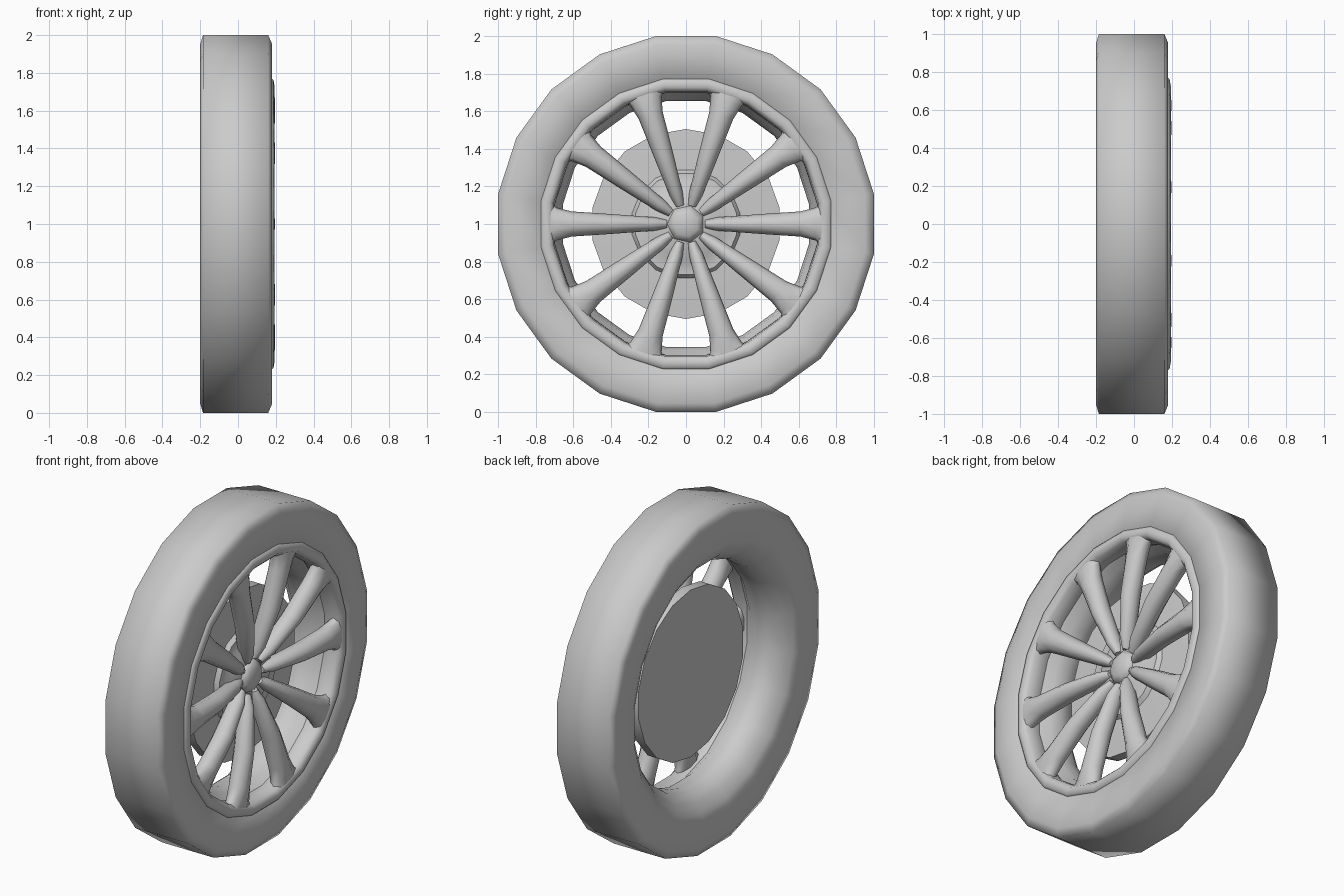
import bpy, bmesh, math
from math import sin, cos, pi

if "Cube" in bpy.data.objects:
    bpy.data.objects.remove(bpy.data.objects["Cube"])

GREY = (0.6, 0.6, 0.6, 1)
grey = bpy.data.materials.new("plain grey")
grey.use_nodes = True
grey.diffuse_color = GREY
grey.node_tree.nodes["Principled BSDF"].inputs["Base Color"].default_value = GREY


def finish(bm, name, angle):
    """Turn a bmesh into a smooth-shaded grey object."""
    bmesh.ops.recalc_face_normals(bm, faces=bm.faces)
    mesh = bpy.data.meshes.new(name)
    bm.to_mesh(mesh)
    bm.free()
    mesh.materials.append(grey)
    ob = bpy.data.objects.new(name, mesh)
    bpy.context.collection.objects.link(ob)
    bpy.ops.object.select_all(action='DESELECT')
    ob.select_set(True)
    bpy.context.view_layer.objects.active = ob
    bpy.ops.object.shade_smooth_by_angle(angle=math.radians(angle))


def bridge(bm, a, b):
    n = len(a)
    for i in range(n):
        bm.faces.new((a[i], a[(i + 1) % n], b[(i + 1) % n], b[i]))


def lathe(name, profile, sides, closed=True, angle=55):
    """Spin (x, radius) points about the wheel axis; open profiles are capped."""
    bm = bmesh.new()
    rings = []
    for x, r in profile:
        turn = [2 * pi * (i + 0.5) / sides for i in range(sides)]
        rings.append([bm.verts.new((x, r * cos(t), 1 + r * sin(t))) for t in turn])
    for a, b in zip(rings, rings[1:]):
        bridge(bm, a, b)
    if closed:
        bridge(bm, rings[-1], rings[0])
    else:
        bm.faces.new(rings[0])
        bm.faces.new(rings[-1])
    finish(bm, name, angle)


# Tyre with its dished inner barrel
lathe("tyre", [(-0.185, 1.0125), (0.16, 1.0125), (0.18, 0.965), (0.178, 0.77),
               (0.12, 0.74), (0.04, 0.675), (-0.03, 0.663), (-0.09, 0.668),
               (-0.15, 0.715), (-0.185, 0.765), (-0.2, 0.8), (-0.2, 0.965)], 20, angle=75)

# Rounded front rim ring that carries the spokes
lathe("rim", [(0.17, 0.79), (0.188, 0.77), (0.194, 0.735), (0.17, 0.712),
              (0.1, 0.705), (0.06, 0.72), (0.09, 0.77)], 20, angle=75)

# Thick brake disc and stepped hub behind the spokes
lathe("brake_disc", [(-0.032, 0.505), (0.028, 0.505), (0.04, 0.3)], 18, closed=False)
lathe("hub", [(0.03, 0.3), (0.065, 0.275), (0.065, 0.22), (0.085, 0.19)],
      16, closed=False, angle=35)

# Centre cap
lathe("centre_cap", [(0.03, 0.1), (0.09, 0.1), (0.115, 0.065)], 7, closed=False)

# Spokes: an oval section swept outward, flaring into the rim
# stations are (radius, half width, x centre, half depth)
STATIONS = [(0.1, 0.024, 0.07, 0.035), (0.17, 0.036, 0.09, 0.05),
            (0.4, 0.053, 0.128, 0.06), (0.61, 0.067, 0.141, 0.059),
            (0.69, 0.088, 0.146, 0.052), (0.735, 0.13, 0.152, 0.036)]
SPOKES = 10
for k in range(SPOKES):
    a = 2 * pi * k / SPOKES
    bm = bmesh.new()
    loops = []
    for r, w, x, d in STATIONS:
        loop = []
        for j in range(10):
            t = 2 * pi * j / 10
            s = w * cos(t)
            loop.append(bm.verts.new((x + d * sin(t), r * cos(a) - s * sin(a),
                                      1 + r * sin(a) + s * cos(a))))
        loops.append(loop)
    for p, q in zip(loops, loops[1:]):
        bridge(bm, p, q)
    bm.faces.new(loops[0])
    bm.faces.new(loops[-1])
    finish(bm, f"spoke_{k + 1}", 50)
